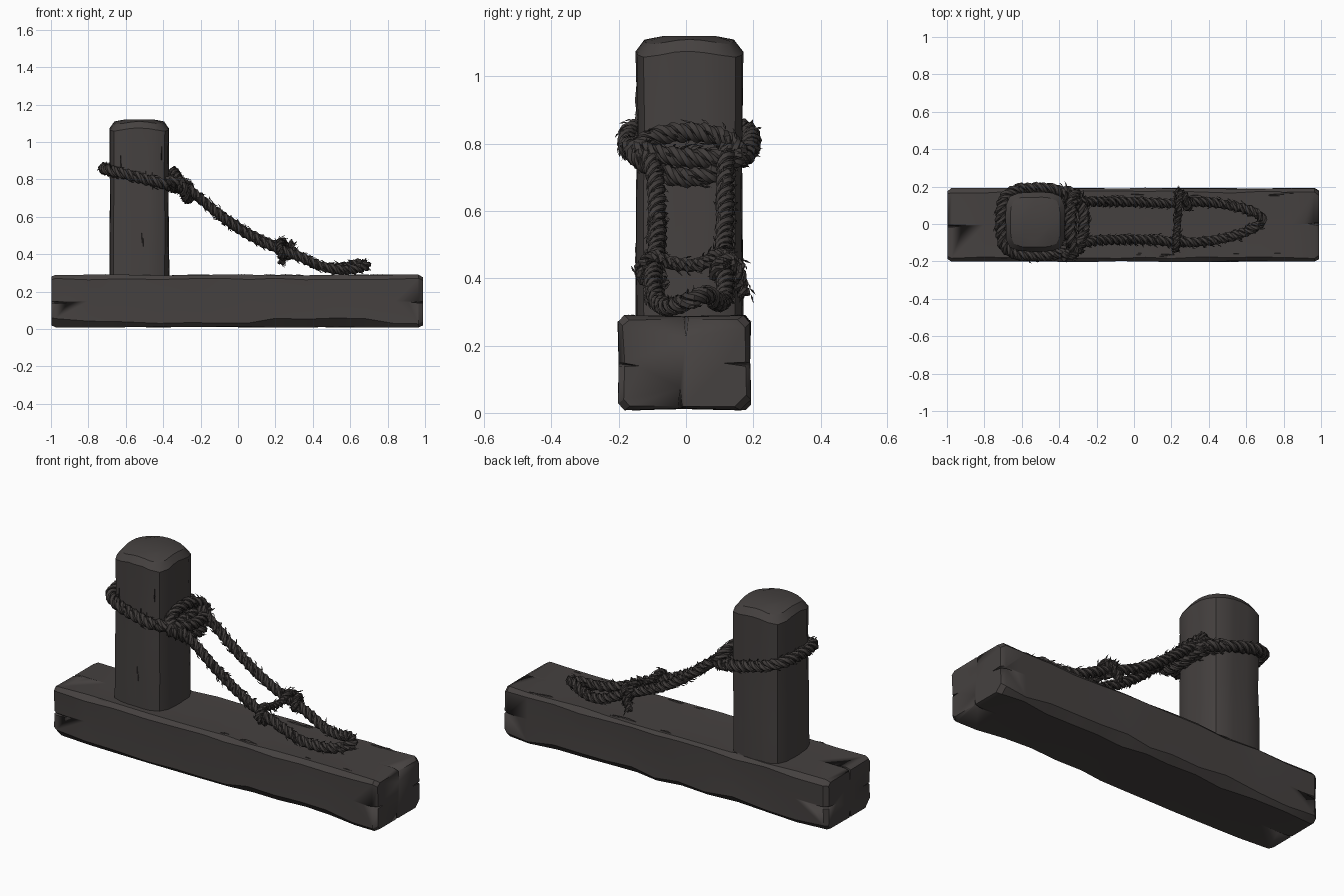
import bpy, bmesh, math, random
from mathutils import Vector, Quaternion

if "Cube" in bpy.data.objects:
    bpy.data.objects.remove(bpy.data.objects["Cube"])
random.seed(4)


def material(name, rgb):
    m = bpy.data.materials.new(name)
    m.diffuse_color = (*rgb, 1)
    m.use_nodes = True
    m.node_tree.nodes["Principled BSDF"].inputs["Base Color"].default_value = m.diffuse_color
    return m


WOOD = material("dark wood", (0.060, 0.053, 0.051))
ROPE = material("dark rope", (0.050, 0.044, 0.042))


def finish(bm, name, mat, angle=32):
    bmesh.ops.recalc_face_normals(bm, faces=bm.faces)
    me = bpy.data.meshes.new(name)
    bm.to_mesh(me)
    bm.free()
    ob = bpy.data.objects.new(name, me)
    bpy.context.collection.objects.link(ob)
    me.materials.append(mat)
    bpy.ops.object.select_all(action='DESELECT')
    ob.select_set(True)
    bpy.context.view_layer.objects.active = ob
    bpy.ops.object.shade_smooth_by_angle(angle=math.radians(angle))
    return ob


def loft(bm, rings):
    vs = [[bm.verts.new(p) for p in r] for r in rings]
    n = len(vs[0])
    for a, b in zip(vs, vs[1:]):
        for i in range(n):
            bm.faces.new((a[i], a[(i + 1) % n], b[(i + 1) % n], b[i]))
    bm.faces.new(vs[0][::-1])
    bm.faces.new(vs[-1])


def rough(a):
    return random.uniform(-a, a)


# Beam: rough-hewn timber with uneven chamfers
def beam_ring(x, k):
    cy, cz, hy, hz = -0.005, 0.149, 0.196 * k, 0.139 * k
    pts = []
    for sy, sz in ((1, 1), (-1, 1), (-1, -1), (1, -1)):
        c = random.uniform(0.014, 0.026) if sz > 0 else random.uniform(0.014, 0.05)
        side = (x, cy + sy * (hy + rough(.003)), cz + sz * (hz - c))
        flat = (x, cy + sy * (hy - c), cz + sz * (hz + rough(.003)))
        pts += [side, flat] if sy * sz > 0 else [flat, side]
        # middle of the face that follows this corner
        if sy * sz > 0:
            pts.append((x, cy, cz + sz * (hz - random.uniform(0, .008) * (k > .97))))
        else:
            pts.append((x, cy + sy * (hy - random.uniform(0, .006)), cz))
    return pts


stations = [-0.975, -0.8, -0.62, -0.42, -0.25, -0.08, 0.06, 0.2, 0.36, 0.52, 0.68, 0.84, 0.965]
bm = bmesh.new()
loft(bm, [beam_ring(-0.998, 0.93)] + [beam_ring(x, 1) for x in stations] + [beam_ring(0.988, 0.93)])
beam = finish(bm, "base_beam", WOOD)

# Wedge cutters for the drying cracks in both beam ends
bm = bmesh.new()
for s in (-1, 1):
    for dy, dz in ((0, 1), (0, -1), (1, 0), (-1, 0)):
        ey, ez = -0.005 + dy * 0.215, 0.149 + dz * 0.16
        w, o = 0.012, rough(.015)
        ey, ez = ey + dz * o, ez + dy * o
        length = random.uniform(0.08, 0.13)
        tet = [(s * 1.02, ey + dz * w, ez + dy * w), (s * 1.02, ey - dz * w, ez - dy * w),
               (s * 1.02, ey - dy * length, ez - dz * length + rough(.01)), (s * 0.88, ey, ez)]
        v = [bm.verts.new(p) for p in tet]
        for f in ((0, 1, 2), (0, 3, 1), (1, 3, 2), (2, 3, 0)):
            bm.faces.new([v[i] for i in f])
cutter = finish(bm, "crack_cutter", WOOD)
cutter.hide_render = True
cutter.hide_set(True)
mod = beam.modifiers.new("cracks", 'BOOLEAN')
mod.operation, mod.object, mod.solver = 'DIFFERENCE', cutter, 'EXACT'


# Post: rounded square with chamfered, slightly domed top
def post_ring(z, k, jitter=0.003, dome=0.0):
    pts = []
    for i in range(24):
        a = 2 * math.pi * i / 24
        c, s = math.cos(a), math.sin(a)
        r = (abs(c) ** 4.6 + abs(s) ** 4.6) ** (-1 / 4.6) * 0.158 * k + rough(jitter)
        pts.append((-0.528 + c * r, 0.01 + s * r, z - dome * max(0, r / k - 0.158)))
    return pts


bm = bmesh.new()
loft(bm, [post_ring(0.25, 1.01), post_ring(0.45, 1), post_ring(0.65, 0.99), post_ring(0.85, 0.99),
          post_ring(1.075, 1, dome=0.5), post_ring(1.11, 0.84, 0.001, 0.4), post_ring(1.12, 0.5, 0)])
finish(bm, "post", WOOD)


# Thin splinters lying along the timber edges
def sliver(bm, a, b, side, up):
    a, b, side, up = map(Vector, (a, b, side, up))
    m = a.lerp(b, 0.4)
    v = [bm.verts.new(p) for p in (a, b, m + side, m - side, m + up)]
    for f in ((0, 2, 4), (2, 1, 4), (1, 3, 4), (3, 0, 4), (0, 3, 1, 2)):
        bm.faces.new([v[i] for i in f])


bm = bmesh.new()
for i in range(14):
    x, sy = random.uniform(-0.9, 0.8), random.choice((-1, 1))
    y = -0.005 + sy * random.uniform(0.15, 0.178)
    sliver(bm, (x, y, 0.286), (x + random.uniform(.06, .16), y + rough(.008), 0.286),
           (0, 0.003, 0), (0, 0, 0.007))
for i in range(6):
    x, z = -0.528 + rough(.12), random.uniform(0.32, 0.95)
    sliver(bm, (x, -0.146, z), (x + rough(.006), -0.146, z + random.uniform(.05, .12)),
           (0.003, 0, 0), (0, -0.006, 0))
finish(bm, "splinters", WOOD)


# Rope: three twisted strands along a smooth path, with loose fibres
def spline(pts, step=0.012):
    p = [Vector(q) for q in pts]
    p = [2 * p[0] - p[1]] + p + [2 * p[-1] - p[-2]]
    out = []
    for a, b, c, d in zip(p, p[1:], p[2:], p[3:]):
        n = max(2, round((c - b).length / step))
        for i in range(n):
            t = i / n
            out.append(0.5 * (2 * b + (c - a) * t + (2 * a - 5 * b + 4 * c - d) * t * t
                              + (3 * b - a - 3 * c + d) * t ** 3))
    return out + [p[-2]]


def rope(name, pts, radius=0.031, pitch=0.13, fray=0.3):
    path = spline(pts)
    frames, length = [], 0
    normal = None
    for i, p in enumerate(path):
        t = (path[min(i + 1, len(path) - 1)] - path[max(i - 1, 0)]).normalized()
        normal = t.orthogonal() if normal is None else normal - t * normal.dot(t)
        normal.normalize()
        if i:
            length += (p - path[i - 1]).length
        frames.append((p, t, normal.copy(), length))
    bm = bmesh.new()
    off, sr = radius * 0.52, radius * 0.52
    for k in range(3):
        centres = []
        for p, t, n, s in frames:
            out = Quaternion(t, 2 * math.pi * (s / pitch + k / 3)) @ n
            centres.append((p + out * off, t, out))
        rings = []
        for i, (c, t, out) in enumerate(centres):
            d = (centres[min(i + 1, len(centres) - 1)][0] - centres[max(i - 1, 0)][0]).normalized()
            u = (out - d * out.dot(d)).normalized()
            w = d.cross(u)
            r = sr * random.uniform(0.88, 1.1)
            rings.append([c + (u * math.cos(j * math.pi / 3) + w * math.sin(j * math.pi / 3)) * r
                          for j in range(6)])
            if random.random() < fray:      # loose fibre
                a = c + u * sr * 0.8 + w * rough(sr * .6)
                b = a + d * random.uniform(.02, .04) + u * random.uniform(.002, .009) + w * rough(.008)
                sliver(bm, a, b, w * 0.004, u * 0.005)
        loft(bm, rings)
    return finish(bm, name, ROPE, 40)


# Sloping loop round the post
loop = []
for i in range(19):
    a = 2 * math.pi * i / 18
    c, s = math.cos(a), math.sin(a)
    r = (abs(c) ** 3.4 + abs(s) ** 3.4) ** (-1 / 3.4) * 0.182
    x = -0.524 + c * r * 1.04
    loop.append((x, 0.01 + s * r, 0.765 - 0.26 * (x + 0.36)))
rope("post_loop", loop)

# Hitch knot: tilted bight and crossing band in front of the post
bight = []
for i in range(13):
    a = 2 * math.pi * i / 12
    c, s = math.cos(a), math.sin(a)
    bight.append((-0.305 - 0.038 * s, 0.005 + (0.155 if s > -.1 else 0.13) * c, 0.767 + 0.068 * s))
rope("knot_bight", bight)
rope("knot_band", [(-0.38, -0.172, 0.79), (-0.32, -0.15, 0.785), (-0.275, -0.06, 0.765),
                   (-0.27, 0.06, 0.755), (-0.31, 0.15, 0.755), (-0.38, 0.182, 0.77)])

# Long hanging loop down to the beam
rope("hanging_loop", [
    (-0.34, -0.12, 0.80), (-0.275, -0.105, 0.755), (-0.2, -0.09, 0.695), (-0.08, -0.085, 0.595),
    (0.06, -0.085, 0.50), (0.2, -0.095, 0.435), (0.33, -0.098, 0.385), (0.45, -0.083, 0.333),
    (0.56, -0.055, 0.315), (0.65, -0.015, 0.325), (0.685, 0.025, 0.34), (0.64, 0.065, 0.352),
    (0.56, 0.09, 0.33), (0.45, 0.11, 0.335), (0.33, 0.118, 0.39), (0.2, 0.11, 0.445),
    (0.06, 0.115, 0.51), (-0.08, 0.118, 0.60), (-0.2, 0.118, 0.695), (-0.275, 0.12, 0.755),
    (-0.34, 0.13, 0.80)], radius=0.028, pitch=0.12)

# Cross tie wrapped round both strands, ending in a frayed tail
rope("cross_tie", [
    (0.25, -0.06, 0.40), (0.235, -0.1, 0.385), (0.22, -0.135, 0.42), (0.225, -0.1, 0.465),
    (0.23, -0.04, 0.445), (0.235, 0.04, 0.44), (0.24, 0.1, 0.47), (0.25, 0.155, 0.435),
    (0.265, 0.12, 0.39), (0.29, 0.085, 0.42), (0.285, 0.12, 0.455), (0.27, 0.155, 0.42),
    (0.24, 0.165, 0.375), (0.23, 0.172, 0.35)], radius=0.022, pitch=0.09, fray=0.45)
